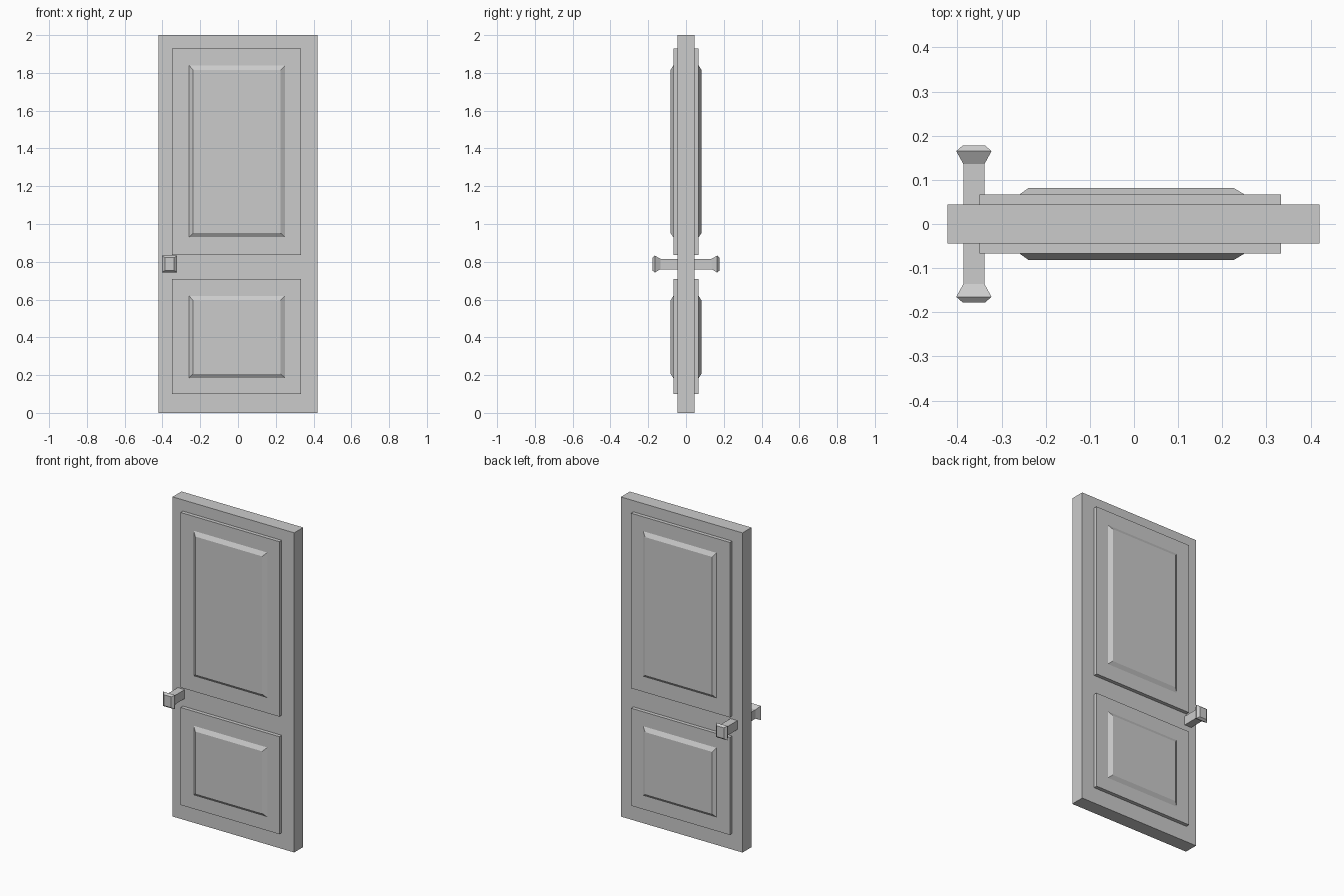
import bpy, bmesh

if "Cube" in bpy.data.objects:
    bpy.data.objects.remove(bpy.data.objects["Cube"])


def loft(name, rings):
    """Solid through rectangular sections: (y, x0, x1, z0, z1)."""
    bm = bmesh.new()
    loops = [[bm.verts.new(p) for p in ((x0, y, z0), (x1, y, z0), (x1, y, z1), (x0, y, z1))]
             for y, x0, x1, z0, z1 in rings]
    for a, b in zip(loops, loops[1:]):
        for i in range(4):
            j = (i + 1) % 4
            bm.faces.new((a[i], a[j], b[j], b[i]))
    bm.faces.new(loops[0])
    bm.faces.new(loops[-1])
    bmesh.ops.recalc_face_normals(bm, faces=bm.faces)
    mesh = bpy.data.meshes.new(name)
    bm.to_mesh(mesh)
    bm.free()
    ob = bpy.data.objects.new(name, mesh)
    bpy.context.collection.objects.link(ob)
    return ob


SLAB, FRAME, PANEL = 0.044, 0.067, 0.082

# Door slab
loft("door_slab", [(-SLAB, -0.422, 0.42, 0, 2), (SLAB, -0.422, 0.42, 0, 2)])

# Raised plates and bevelled panels on both faces
for level, fz0, fz1, pz0, pz1 in (("lower", 0.10, 0.71, 0.185, 0.62),
                                  ("upper", 0.835, 1.93, 0.93, 1.84)):
    for side, s in (("front", -1), ("back", 1)):
        loft(f"{level}_plate_{side}", [(s * SLAB, -0.35, 0.333, fz0, fz1),
                                       (s * FRAME, -0.35, 0.333, fz0, fz1)])
        loft(f"{level}_panel_{side}", [(s * FRAME, -0.259, 0.25, pz0, pz1),
                                       (s * PANEL, -0.238, 0.225, pz0 + 0.022, pz1 - 0.025)])

# Square flared handles, one per face
HX, HZ = -0.3625, 0.788
profile = [(0.044, 0.024, 0.028), (0.136, 0.024, 0.028),
           (0.165, 0.04, 0.045), (0.178, 0.025, 0.034)]
for side, s in (("front", -1), ("back", 1)):
    loft(f"handle_{side}", [(s * y, HX - w, HX + w, HZ - h, HZ + h) for y, w, h in profile])
